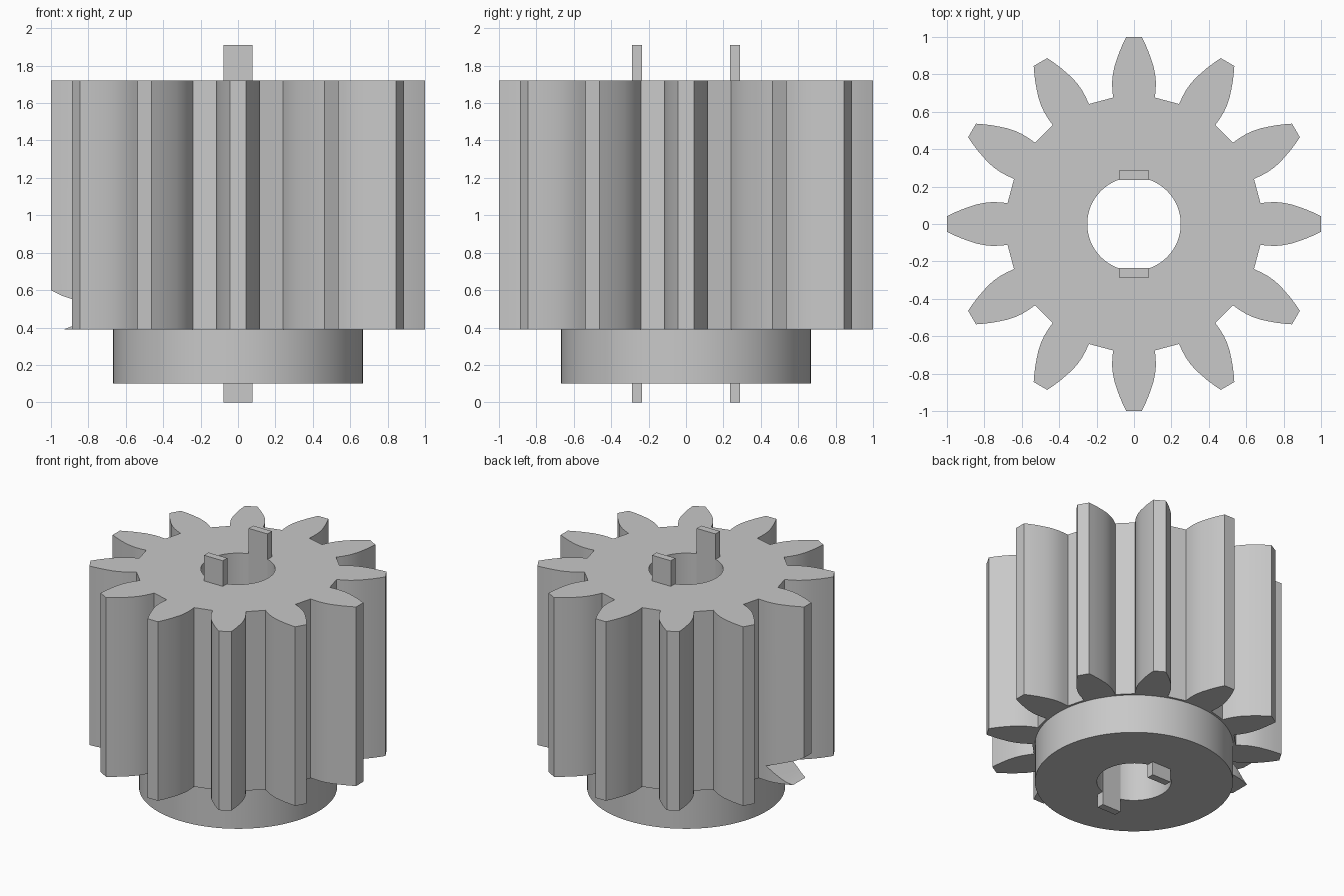
import bpy
import bmesh
from math import sin, cos, pi, radians
from mathutils import Vector, Matrix

cube = bpy.data.objects.get("Cube")
if cube:
    bpy.data.objects.remove(cube, do_unlink=True)

steel = bpy.data.materials.new("plain grey")
steel.use_nodes = True
GREY = (0.58, 0.58, 0.58, 1)
steel.diffuse_color = GREY
steel.node_tree.nodes["Principled BSDF"].inputs["Base Color"].default_value = GREY


def prism(name, outline, z0, z1):
    """Extrude a flat (x, y) outline from z0 to z1."""
    bm = bmesh.new()
    face = bm.faces.new([bm.verts.new((x, y, z0)) for x, y in outline])
    out = bmesh.ops.extrude_face_region(bm, geom=[face])
    top = [g for g in out["geom"] if isinstance(g, bmesh.types.BMVert)]
    bmesh.ops.translate(bm, verts=top, vec=Vector((0, 0, z1 - z0)))
    bmesh.ops.recalc_face_normals(bm, faces=bm.faces)
    mesh = bpy.data.meshes.new(name)
    bm.to_mesh(mesh)
    bm.free()
    mesh.materials.append(steel)
    obj = bpy.data.objects.new(name, mesh)
    bpy.context.collection.objects.link(obj)
    return obj


def circle(radius, count):
    return [(radius * cos(2 * pi * i / count), radius * sin(2 * pi * i / count))
            for i in range(count)]


def activate(obj):
    bpy.ops.object.select_all(action="DESELECT")
    obj.select_set(True)
    bpy.context.view_layer.objects.active = obj


def cut(obj, cutter):
    mod = obj.modifiers.new("cut", "BOOLEAN")
    mod.operation = "DIFFERENCE"
    mod.solver = "EXACT"
    mod.object = cutter
    activate(obj)
    bpy.ops.object.modifier_apply(modifier=mod.name)


# Toothed wheel: half a tooth flank, mirrored and repeated around the axis
TEETH = 12
flank = [(0.676, 0.112), (0.72, 0.116), (0.76, 0.117), (0.8, 0.113), (0.84, 0.105),
         (0.88, 0.092), (0.92, 0.078), (0.96, 0.061), (1.0, 0.042)]
tooth = [(x, -y) for x, y in flank] + flank[::-1]
outline = []
for i in range(TEETH):
    turn = Matrix.Rotation(2 * pi * i / TEETH, 2)
    outline += [tuple(turn @ Vector(p)) for p in tooth]
gear = prism("gear_teeth", outline, 0.39, 1.72)

# Hub collar under the wheel
hub = prism("hub_collar", circle(0.667, 96), 0.1, 0.395)

# Shaft bore through both
bore = prism("bore_cutter", circle(0.25, 64), -0.2, 2.2)
cut(gear, bore)
cut(hub, bore)

# Broken notch low on the tip of the right tooth
notch = prism("notch_cutter", [(-1.05, 0.62), (-1.0, 0.6), (-0.94, 0.57), (-0.88, 0.55),
                               (-0.74, 0.5), (-0.88, 0.41), (-0.93, 0.39),
                               (-0.95, 0.35), (-1.05, 0.35)], -0.16, 0.16)
notch.data.transform(Matrix.Rotation(radians(90), 4, "X"))
cut(gear, notch)

for cutter in (bore, notch):
    bpy.data.objects.remove(cutter, do_unlink=True)

for obj in (gear, hub):
    activate(obj)
    bpy.ops.object.shade_smooth_by_angle(angle=radians(30))

# Two long keys set into the bore wall
for name, side in (("front_key", -1), ("back_key", 1)):
    near, far = side * 0.235, side * 0.288
    prism(name, [(-0.077, near), (0.077, near), (0.077, far), (-0.077, far)], 0, 1.91)
